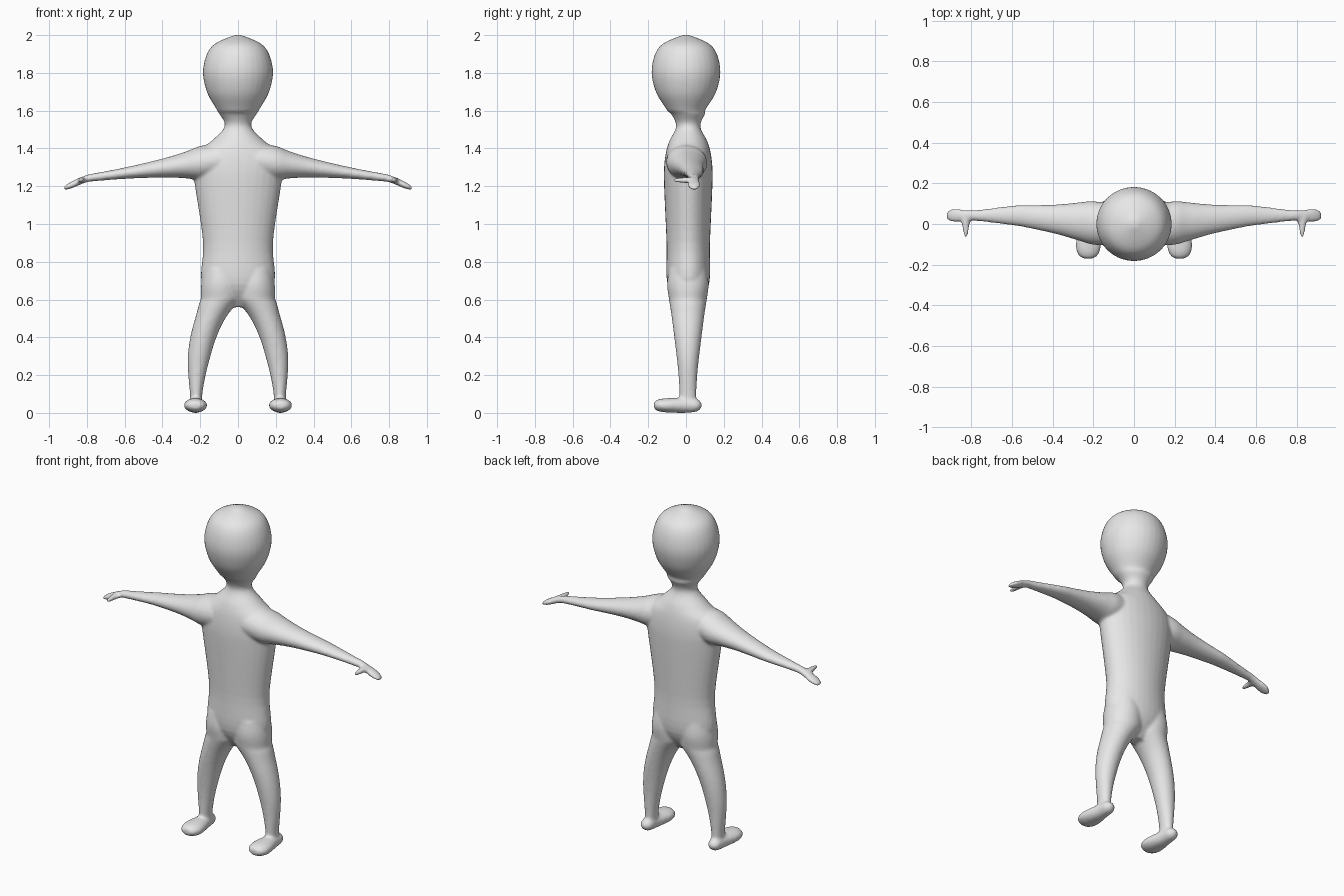
import bpy, bmesh, math

cube = bpy.data.objects.get("Cube")
if cube:
    bpy.data.objects.remove(cube, do_unlink=True)

SIDES = 32
STEPS = 5
bm = bmesh.new()


def spline(p, q, r, s, t):
    """Smooth value between q and r, steered by the neighbours p and s."""
    slope_in, slope_out = (r - p) / 2, (s - q) / 2
    bend = 3 * (r - q) - 2 * slope_in - slope_out
    twist = 2 * (q - r) + slope_in + slope_out
    return q + t * (slope_in + t * (bend + t * twist))


def refine(rows):
    """Add smooth cross-sections between the given ones."""
    padded = [rows[0], *rows, rows[-1]]
    for group in zip(padded, padded[1:], padded[2:], padded[3:]):
        for step in range(STEPS):
            yield [spline(*values, step / STEPS) for values in zip(*group)]
    yield rows[-1]


def loft(axis, rows, centre, side=1):
    """Closed tube of ellipses: rows hold position and the two radii."""
    rings = []
    for position, radius_u, radius_v in refine(rows):
        middle_u, middle_v = centre(position)
        ring = []
        for i in range(SIDES):
            angle = math.tau * i / SIDES
            point = [middle_u + radius_u * math.cos(angle),
                     middle_v + radius_v * math.sin(angle)]
            point.insert("xyz".index(axis), position)
            point[0] *= side
            ring.append(bm.verts.new(point))
        rings.append(ring)
    for lower, upper in zip(rings, rings[1:]):
        for i in range(SIDES):
            bm.faces.new((lower[i - 1], lower[i], upper[i], upper[i - 1]))
    bm.faces.new(rings[0])
    bm.faces.new(rings[-1])


# Torso, neck and head: height, half width, half depth
torso = [(.56, .06, .04), (.68, .19, .11), (.9, .185, .115), (1.2, .228, .128),
         (1.3, .24, .128), (1.38, .22, .118), (1.44, .14, .1)]
head = [(1.52, .07, .064), (1.6, .11, .1), (1.7, .165, .16), (1.82, .185, .182),
        (1.94, .14, .14), (2, .02, .02)]


def trunk_centre(z):
    return 0, .012 if z < 1.6 else 0


# Arm ending in a flat hand: distance out, half depth, half height
arm = [(.1, .1, .09), (.2, .107, .09), (.28, .092, .07), (.4, .07, .05),
       (.6, .048, .03), (.79, .026, .02), (.88, .034, .018), (.92, .02, .01)]


def arm_centre(x):
    hand_droop = .3 * max(0, x - .8)
    return min(.042, .1 * x - .015), 1.35 - .135 * x - hand_droop


# Thumb: front to back, half width, half height
thumb = [(-.065, .007, .008), (-.045, .012, .013), (0, .02, .016), (.04, .03, .016)]


def thumb_centre(y):
    return .827, 1.232


# Leg, bowed outward towards the ankle: height, half width, half depth
leg = [(.03, .033, .045), (.1, .033, .045), (.2, .046, .05), (.3, .06, .06),
       (.5, .08, .085), (.6, .105, .1), (.68, .105, .11), (.76, .09, .1)]


def leg_centre(z):
    return max(.09, .222 - .6 * z ** 3), .01


# Foot from toe to heel: front to back, half width, half height
foot = [(-.17, .025, .015), (-.15, .05, .03), (-.1, .062, .038), (0, .042, .04),
        (.06, .035, .032), (.084, .01, .01)]


def foot_centre(y):
    return .225, .04


loft("z", torso + head, trunk_centre)
for side in (1, -1):
    loft("x", arm, arm_centre, side)
    loft("y", thumb, thumb_centre, side)
    loft("z", leg, leg_centre, side)
    loft("y", foot, foot_centre, side)

bmesh.ops.recalc_face_normals(bm, faces=bm.faces)
mesh = bpy.data.meshes.new("body")
bm.to_mesh(mesh)
bm.free()
body = bpy.data.objects.new("body", mesh)
bpy.context.collection.objects.link(body)
bpy.context.view_layer.objects.active = body
body.select_set(True)

# Fuse the parts into one skin and soften the joins
fuse = body.modifiers.new("fuse", "REMESH")
fuse.mode = "VOXEL"
fuse.voxel_size = .008
soften = body.modifiers.new("soften", "SMOOTH")
soften.factor = .5
soften.iterations = 8
for name in ("fuse", "soften"):
    bpy.ops.object.modifier_apply(modifier=name)
bpy.ops.object.shade_smooth()

# Plain grey skin
grey = bpy.data.materials.new("light_grey")
grey.use_nodes = True
color = (.8, .8, .8, 1)
grey.diffuse_color = color
grey.node_tree.nodes["Principled BSDF"].inputs["Base Color"].default_value = color
body.data.materials.clear()
body.data.materials.append(grey)
